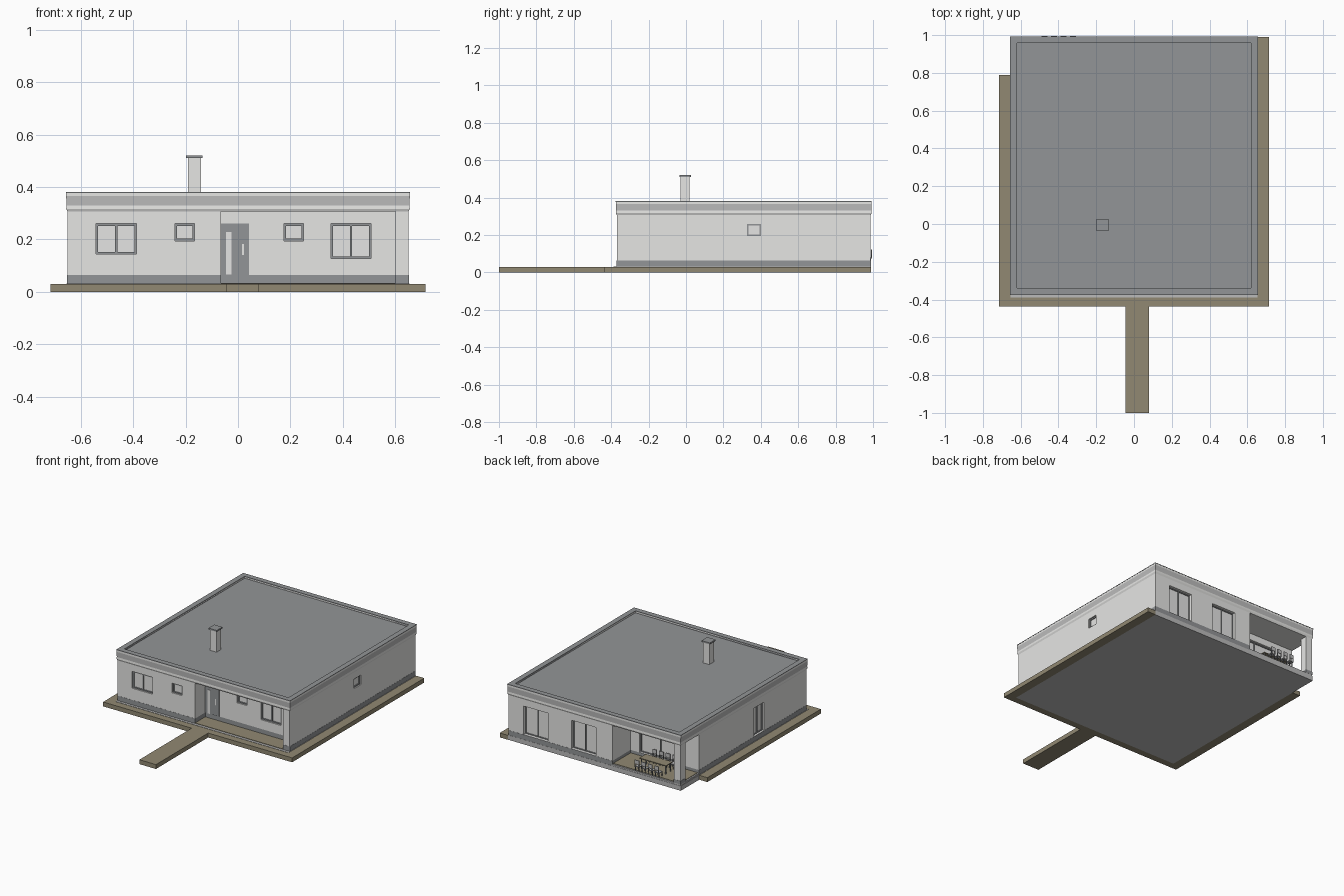
import bpy, bmesh
from mathutils import Vector

cube = bpy.data.objects.get("Cube")
if cube:
    bpy.data.objects.remove(cube)


def material(name, r, g, b):
    m = bpy.data.materials.new(name)
    m.use_nodes = True
    m.diffuse_color = (r, g, b, 1)
    m.node_tree.nodes["Principled BSDF"].inputs["Base Color"].default_value = (r, g, b, 1)
    return m


PLASTER = material("light plaster", .79, .79, .775)
GREY = material("slate grey", .29, .3, .31)
CONCRETE = material("mid grey concrete", .5, .5, .5)
TAN = material("tan paving", .285, .25, .17)
GLASS = material("pale glass", .78, .78, .77)


def boxes(name, mat, *spans):
    """One object made of boxes, each given as x0, x1, y0, y1, z0, z1."""
    bm = bmesh.new()
    for x0, x1, y0, y1, z0, z1 in spans:
        for v in bmesh.ops.create_cube(bm, size=1)["verts"]:
            v.co = Vector((x1 if v.co.x > 0 else x0,
                           y1 if v.co.y > 0 else y0,
                           z1 if v.co.z > 0 else z0))
    return finish(name, bm, mat)


def finish(name, bm, mat):
    bmesh.ops.recalc_face_normals(bm, faces=bm.faces)
    me = bpy.data.meshes.new(name)
    bm.to_mesh(me)
    bm.free()
    ob = bpy.data.objects.new(name, me)
    bpy.context.collection.objects.link(ob)
    if mat:
        me.materials.append(mat)
    return ob


def cut(ob, cutter):
    mod = ob.modifiers.new("cut", 'BOOLEAN')
    mod.operation = 'DIFFERENCE'
    mod.solver = 'EXACT'
    mod.object = cutter
    bpy.context.view_layer.objects.active = ob
    bpy.ops.object.modifier_apply(modifier=mod.name)


# House limits
X, Y0, Y1 = .65, -.37, .987
PORCH_Y, TERRACE_Y = -.26, .79

# Base slab and paving
boxes("base_slab", CONCRETE, (-X - .003, X + .003, -.388, Y1 + .002, 0, .032))
boxes("front_walk", TAN, (-.714, .714, -.436, -.388, 0, .03))
boxes("entry_path", TAN, (-.045, .08, -1, -.436, 0, .03))
boxes("right_walk", TAN, (-.714, -X - .003, -.388, TERRACE_Y, 0, .03))
boxes("left_walk", TAN, (X + .003, .714, -.388, .99, 0, .03))
boxes("porch_floor", TAN, (-.065, .6, Y0, PORCH_Y, .03, .035))
boxes("terrace_kerb", CONCRETE, (-X, -.135, TERRACE_Y, Y1, .03, .042))
boxes("terrace_floor", TAN, (-.64, -.135, TERRACE_Y, Y1 - .01, .042, .045))

# Plinth and walls, with porch and terrace cut out
plinth = boxes("plinth", GREY, (-X - .001, X + .001, Y0 - .001, Y1 + .001, .031, .065))
walls = boxes("walls", PLASTER, (-X, X, Y0, Y1, .065, .308))
recesses = boxes("recess_cutter", None,
                 (-.065, .6, -.5, PORCH_Y, .01, .4),
                 (-.8, -.135, TERRACE_Y, 1.2, .01, .4))
recesses.hide_render = True
cut(plinth, recesses)
cut(walls, recesses)

# Terrace corner pillar
boxes("corner_pillar", PLASTER, (-X, -.6, .935, Y1, .065, .308))
boxes("pillar_foot", GREY, (-X - .001, -.599, .934, Y1 + .001, .042, .065))

# Windows: frame, mullions and glass set in a reveal
openings = []


def window(name, side, face, u0, u1, z0, z1, panes=1, depth=.014, t=.008):
    def place(a, b, d0, d1, low, high):
        inward = 1 if side in ("front", "right") else -1
        p, q = sorted((face + inward * d0, face + inward * d1))
        return (a, b, p, q, low, high) if side in ("front", "back") else (p, q, a, b, low, high)

    openings.append(place(u0, u1, -.03, depth + .006, z0, z1))
    near, far = depth - .006, depth + .006
    bars = [place(u0, u1, near, far, z0, z0 + t), place(u0, u1, near, far, z1 - t, z1),
            place(u0, u0 + t, near, far, z0, z1), place(u1 - t, u1, near, far, z0, z1)]
    for i in range(1, panes):
        u = u0 + (u1 - u0) * i / panes
        bars.append(place(u - t / 2, u + t / 2, near, far, z0, z1))
    boxes(name + "_frame", GREY, *bars)
    boxes(name + "_glass", GLASS, place(u0, u1, depth, far, z0, z1))


window("front_wide_window", "front", Y0, -.542, -.386, .145, .26, 2)
window("front_small_window", "front", Y0, -.24, -.165, .195, .26)
window("porch_small_window", "front", PORCH_Y, .175, .25, .195, .26)
window("porch_wide_window", "front", PORCH_Y, .355, .507, .128, .26, 2)
window("left_small_window", "left", X, .325, .4, .195, .26)
window("right_side_door", "right", -X, .085, .195, .066, .26, 2, .02, .005)
window("back_door_a", "back", Y1, .35, .535, .066, .26, 2, .025, .005)
window("back_door_b", "back", Y1, -.01, .175, .066, .26, 2, .025, .005)
window("terrace_door", "back", TERRACE_Y, -.5, -.2, .066, .26, 2, .02, .005)
opening_cutter = boxes("opening_cutter", None, *openings)
opening_cutter.hide_render = True
cut(walls, opening_cutter)
for helper in (recesses, opening_cutter):
    bpy.data.objects.remove(helper)

# Front door with side light and handle
boxes("front_door", GREY, (-.065, .042, PORCH_Y - .004, PORCH_Y, .065, .26),
      (-.005, .034, PORCH_Y - .007, PORCH_Y, .068, .25))
boxes("door_side_light", GLASS, (-.046, -.025, PORCH_Y - .005, PORCH_Y, .066, .228))
boxes("door_handle", PLASTER, (.015, .022, PORCH_Y - .009, PORCH_Y - .006, .14, .182))


# Cornice: soft moulding below a flat painted fascia and a light rim
def rings(name, mat, profile):
    bm = bmesh.new()
    loops = []
    for grow, z in profile:
        x, a, b = X + grow, Y0 - grow, Y1 + grow
        loops.append([bm.verts.new(p) for p in ((-x, a, z), (x, a, z), (x, b, z), (-x, b, z))])
    for low, high in zip(loops, loops[1:]):
        for i in range(4):
            j = (i + 1) % 4
            bm.faces.new((low[i], low[j], high[j], high[i]))
    bm.faces.new(loops[0])
    bm.faces.new(loops[-1])
    return finish(name, bm, mat)


cornice = rings("cornice", PLASTER, [(0, .306), (.005, .317), (.004, .33), (.005, .365),
                                     (.005, .377), (-.03, .377), (-.03, .366)])
cornice.data.materials.append(CONCRETE)
for face in cornice.data.polygons:
    if .335 < face.center.z < .36 and abs(face.normal.z) < .5:
        face.material_index = 1
rings("parapet_cap", GREY, [(-.03, .367), (-.03, .376), (.006, .377), (.006, .381),
                            (-.03, .381), (-.03, .368)])

# Chimney
boxes("chimney", PLASTER, (-.19, -.141, -.03, .02, .366, .51))
boxes("chimney_cap", GREY, (-.198, -.136, -.036, .026, .51, .52))

# Terrace table and chairs
F = .045
boxes("table_top", TAN, (-.5, -.3, .86, .93, .102, .108))
boxes("table_legs", GREY, *[(x, x + .006, y, y + .006, F, .102)
                            for x in (-.494, -.312) for y in (.866, .918)])
for row, front, back in (("near", .955, .99), ("far", .837, .802)):
    for i in range(4):
        x = -.49 + i * .05
        y0, y1 = sorted((front, back))
        b0 = back if row == "near" else back - .005
        boxes(f"{row}_chair_{i + 1}_seat", CONCRETE,
              (x, x + .032, y0, y1, .074, .079),
              (x, x + .032, b0, b0 + .005, .095, .122))
        legs = [(lx, lx + .004, y, y + .004, F, .076)
                for lx in (x, x + .028) for y in (y0, y1 - .004)]
        legs += [(lx, lx + .004, b0, b0 + .005, .074, .096) for lx in (x, x + .028)]
        boxes(f"{row}_chair_{i + 1}_legs", GREY, *legs)
